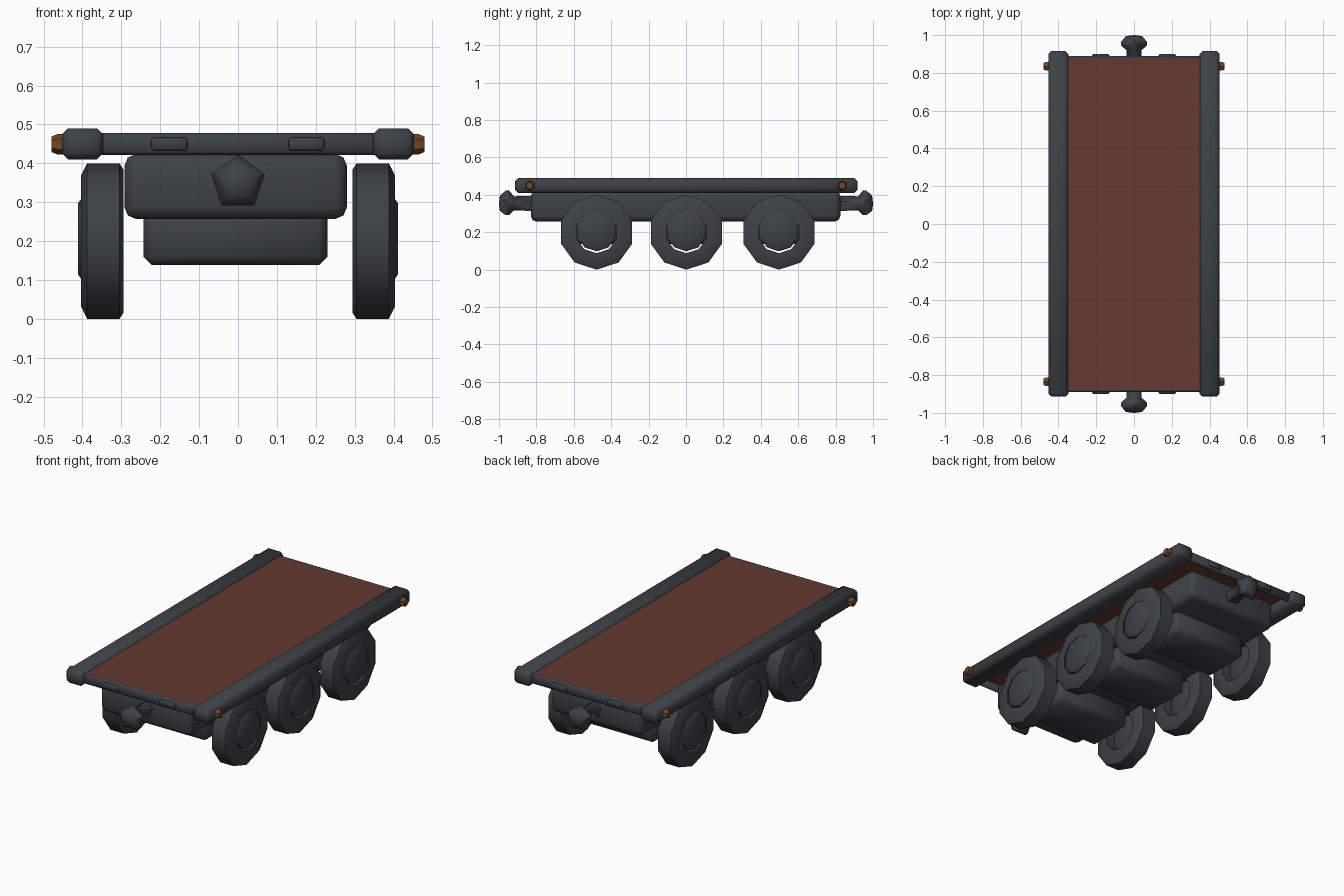
import bpy, bmesh, math
from mathutils import Vector

if "Cube" in bpy.data.objects:
    bpy.data.objects.remove(bpy.data.objects["Cube"])


def material(name, rgb):
    m = bpy.data.materials.new(name)
    m.diffuse_color = (*rgb, 1)
    m.use_nodes = True
    m.node_tree.nodes["Principled BSDF"].inputs["Base Color"].default_value = m.diffuse_color
    return m


STEEL = material("dark steel", (0.047, 0.055, 0.063))
PLANK = material("red brown deck", (0.13, 0.042, 0.032))
LAMP = material("orange brown lamp", (0.165, 0.06, 0.02))


def finish(bm, name, mat):
    bmesh.ops.recalc_face_normals(bm, faces=bm.faces)
    me = bpy.data.meshes.new(name)
    bm.to_mesh(me)
    bm.free()
    me.materials.append(mat)
    ob = bpy.data.objects.new(name, me)
    bpy.context.collection.objects.link(ob)
    return ob


def box(name, lo, hi, mat, bevel=0.0, segments=1):
    bm = bmesh.new()
    bmesh.ops.create_cube(bm, size=1)
    lo, hi = Vector(lo), Vector(hi)
    for v in bm.verts:
        v.co = (lo + hi) / 2 + v.co * (hi - lo)
    if bevel:
        bmesh.ops.bevel(bm, geom=bm.edges[:], offset=bevel, segments=segments,
                        affect='EDGES', profile=0.5)
    return finish(bm, name, mat)


def lathe(name, profile, axis, centre, sides, mat, closed=False):
    """Spin (radius, distance along axis) points round 'x' or 'y'; one vertex points up."""
    bm = bmesh.new()
    rings = []
    for r, d in profile:
        ring = []
        for i in range(sides):
            a = math.pi / 2 + 2 * math.pi * i / sides
            c, s = r * math.cos(a), r * math.sin(a)
            p = (d, c, s) if axis == 'x' else (c, d, s)
            ring.append(bm.verts.new(Vector(centre) + Vector(p)))
        rings.append(ring)
    pairs = list(zip(rings, rings[1:]))
    if closed:
        pairs.append((rings[-1], rings[0]))
    else:
        bm.faces.new(rings[0])
        bm.faces.new(rings[-1])
    for a, b in pairs:
        for i in range(sides):
            j = (i + 1) % sides
            bm.faces.new((a[i], a[j], b[j], b[i]))
    return finish(bm, name, mat)


# thin deck and the rounded chassis beneath it
box("deck", (-0.36, -0.88, 0.462), (0.36, 0.88, 0.477), PLANK)
box("chassis", (-0.292, -0.83, 0.257), (0.28, 0.825, 0.424), STEEL, 0.03, 2)

# axle boxes and wheels
for i, y in enumerate((-0.478, 0.002, 0.497)):
    box(f"axle_box_{i}", (-0.243, y - 0.14, 0.138), (0.23, y + 0.14, 0.30), STEEL, 0.022)
    for s in (-1, 1):
        tyre = [(0.112, 0.30), (0.185, 0.295), (0.2, 0.305), (0.2, 0.388),
                (0.168, 0.404), (0.112, 0.404)]
        lathe(f"tyre_{i}_{s}", [(r, s * x) for r, x in tyre], 'x', (0, y, 0.2),
              10, STEEL, closed=True)
        hub = [(0.095, 0.342), (0.108, 0.348), (0.108, 0.4), (0.092, 0.411)]
        lathe(f"hub_{i}_{s}", [(r, s * x) for r, x in hub], 'x', (0, y, 0.206), 10, STEEL)

# side rails with a lamp near each end
for s in (-1, 1):
    x0, x1 = sorted((s * 0.347, s * 0.453))
    box(f"side_rail_{s}", (x0, -0.914, 0.41), (x1, 0.916, 0.49), STEEL, 0.016)
    for e in (-1, 1):
        lathe(f"lamp_{s}_{e}", [(0.026, s * 0.43), (0.026, s * 0.465), (0.02, s * 0.479)],
              'x', (0, e * 0.835, 0.449), 6, LAMP)

# end bars, their small plates and the couplers
for e in (-1, 1):
    y0, y1 = sorted((e * 0.868, e * 0.89))
    box(f"end_bar_{e}", (-0.37, y0, 0.422), (0.37, y1, 0.478), STEEL, 0.008)
    for s in (-1, 1):
        x0, x1 = sorted((s * 0.13, s * 0.222))
        y0, y1 = sorted((e * 0.88, e * 0.9))
        box(f"end_plate_{e}_{s}", (x0, y0, 0.433), (x1, y1, 0.466), STEEL, 0.005)
    coupler = [(0.045, 0.80), (0.042, 0.92), (0.072, 0.945), (0.072, 0.965), (0.045, 0.995),
               (0.003, 1.0)]
    lathe(f"coupler_{e}", [(r, e * y) for r, y in coupler], 'y', (0, 0, 0.35), 5, STEEL)

# soft shading with crisp edges
for ob in bpy.data.objects:
    ob.select_set(True)
bpy.context.view_layer.objects.active = bpy.data.objects["deck"]
bpy.ops.object.shade_smooth_by_angle(angle=math.radians(50))
